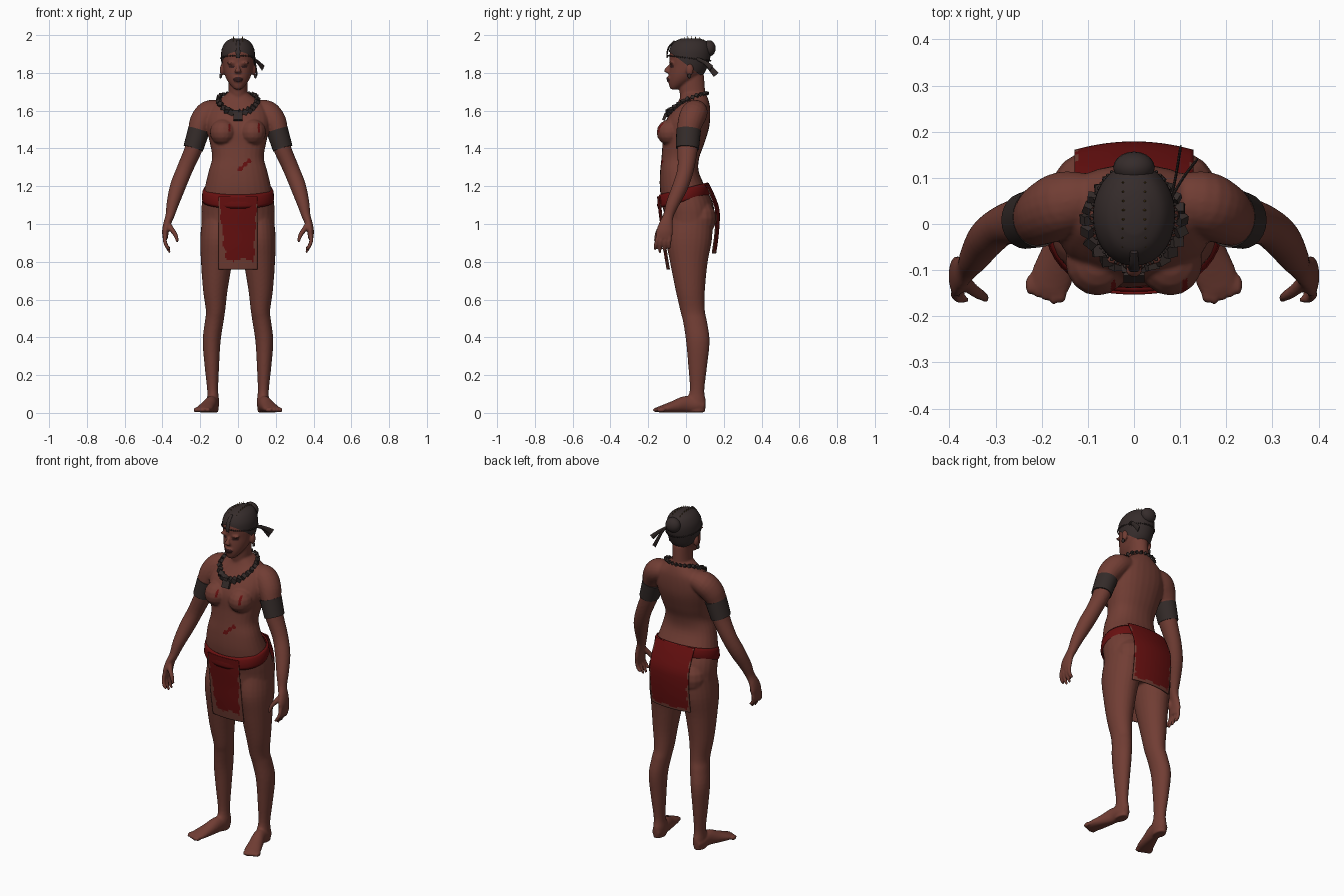
import bpy, bmesh, math, random
from mathutils import Vector, Matrix

if "Cube" in bpy.data.objects:
    bpy.data.objects.remove(bpy.data.objects["Cube"])
random.seed(4)


def material(name, rgb):
    m = bpy.data.materials.new(name)
    m.diffuse_color = (*rgb, 1)
    m.use_nodes = True
    m.node_tree.nodes["Principled BSDF"].inputs["Base Color"].default_value = m.diffuse_color
    return m


SKIN = material("brown skin", (0.165, 0.047, 0.034))
RED = material("red cloth", (0.135, 0.005, 0.005))
DARK = material("dark leather", (0.034, 0.024, 0.022))
HAIR = material("black hair", (0.036, 0.025, 0.024))
LIP = material("dark face paint", (0.035, 0.012, 0.012))
GOLD = material("old gold", (0.16, 0.09, 0.02))


def finish(bm, name, *mats, angle=50):
    bmesh.ops.recalc_face_normals(bm, faces=bm.faces[:])
    me = bpy.data.meshes.new(name)
    bm.to_mesh(me)
    bm.free()
    ob = bpy.data.objects.new(name, me)
    bpy.context.collection.objects.link(ob)
    for m in mats:
        me.materials.append(m)
    bpy.ops.object.select_all(action='DESELECT')
    ob.select_set(True)
    bpy.context.view_layer.objects.active = ob
    bpy.ops.object.shade_smooth_by_angle(angle=math.radians(angle))
    return ob


def spline(rows, k=4):
    """Catmull-Rom through rows of numbers."""
    out, n = [], len(rows)
    for i in range(n - 1):
        a, b, c, d = (rows[max(0, min(n - 1, i + j))] for j in (-1, 0, 1, 2))
        for s in range(k):
            t = s / k
            out.append([0.5 * (2 * q + (r - p) * t + (2 * p - 5 * q + 4 * r - w) * t * t
                        + (3 * q - p - 3 * r + w) * t ** 3) for p, q, r, w in zip(a, b, c, d)])
    return out + [list(rows[-1])]


def tube(bm, rows, side=1, ref=None, n=20, k=4, power=1.0):
    """Loft ellipses (x, y, z, ru, rv); rv lies along ref, or rings stay level without ref."""
    rows = spline(rows, k)
    rings = []
    for i, (x, y, z, ru, rv) in enumerate(rows):
        u, v = Vector((1, 0, 0)), Vector((0, 1, 0))
        if ref:
            t = Vector(rows[min(i + 1, len(rows) - 1)][:3]) - Vector(rows[max(i - 1, 0)][:3])
            u = t.cross(Vector(ref)).normalized()
            v = u.cross(t).normalized()
        ring = []
        for j in range(n):
            c, s = math.cos(math.tau * j / n), math.sin(math.tau * j / n)
            p = Vector((x, y, z)) + u * ru * math.copysign(abs(c) ** power, c) \
                + v * rv * math.copysign(abs(s) ** power, s)
            ring.append(bm.verts.new((p.x * side, p.y, p.z)))
        rings.append(ring)
    for a, b in zip(rings, rings[1:]):
        for j in range(n):
            bm.faces.new((a[j], a[(j + 1) % n], b[(j + 1) % n], b[j]))
    bm.faces.new(rings[0])
    bm.faces.new(rings[-1])


def level(bm, rows, side=1, power=1.0, n=28):
    """Loft level sections given as (z, x0, x1, y front, y back)."""
    tube(bm, [((a + b) / 2, (f + k) / 2, z, (b - a) / 2, (k - f) / 2)
              for z, a, b, f, k in rows], side, n=n, power=power)


def ball(bm, loc, r, seg=16):
    bmesh.ops.create_uvsphere(bm, u_segments=seg, v_segments=max(4, seg // 2), radius=1,
                              matrix=Matrix.Translation(loc) @ Matrix.Diagonal((*r, 1)))


# Body: overlapping lofts fused into one smooth skin
bm = bmesh.new()
level(bm, [(z, -w, w, f, b) for z, w, f, b in (
    (.91, .09, -.07, .08), (.97, .18, -.105, .14), (1.05, .193, -.115, .15), (1.12, .19, -.13, .14),
    (1.2, .174, -.139, .1), (1.28, .155, -.137, .067), (1.35, .137, -.13, .07),
    (1.42, .147, -.125, .095), (1.5, .165, -.123, .12), (1.56, .17, -.1, .128),
    (1.62, .15, -.06, .127), (1.66, .1, -.035, .118), (1.69, .06, -.025, .105))], power=.9)
level(bm, [(1.6, -.07, .07, -.03, .11), (1.66, -.055, .055, -.03, .105),
           (1.72, -.05, .05, -.035, .1), (1.79, -.05, .05, -.02, .095)])
HEAD = [(z, -w, w, f, b) for z, w, f, b in (
    (1.713, .02, -.082, -.045), (1.735, .04, -.09, 0), (1.765, .06, -.092, .05), (1.8, .074, -.09, .09),
    (1.84, .081, -.086, .11), (1.88, .084, -.088, .123), (1.92, .08, -.082, .123),
    (1.955, .06, -.056, .105), (1.972, .03, -.015, .065))]
level(bm, HEAD)
tube(bm, [(0, -.085, 1.845, .007, .006), (0, -.098, 1.825, .01, .012), (0, -.104, 1.808, .019, .012),
          (0, -.09, 1.798, .014, .01)], n=12)                       # nose
ball(bm, (0, -.09, 1.771, ), (.026, .015, .009))                     # lips
ball(bm, (0, -.088, 1.759), (.022, .016, .009))
for s in (1, -1):
    ball(bm, (s * .079, -.083, 1.485), (.07, .073, .07))             # breast
    ball(bm, (s * .088, .075, 1.03), (.092, .085, .1))               # buttock
    ball(bm, (s * .034, -.077, 1.852), (.028, .014, .007))           # brow
    ball(bm, (s * .085, .02, 1.815), (.012, .02, .032))              # ear
    level(bm, [(1.03, .012, .19, -.09, .14), (.92, .012, .2, -.105, .138), (.8, .03, .196, -.085, .115),
               (.65, .055, .185, -.055, .1), (.54, .068, .17, -.03, .1), (.48, .077, .176, -.015, .112),
               (.38, .092, .187, 0, .125), (.25, .1, .177, .012, .112), (.12, .105, .163, .02, .097),
               (.06, .1, .165, .0, .105), (.003, .105, .165, .01, .1)], s, n=24)
    tube(bm, [(.135, .098, .035, .022, .025), (.135, .06, .04, .034, .038), (.142, 0, .045, .035, .045),
              (.16, -.06, .032, .04, .034), (.178, -.115, .022, .046, .022), (.187, -.145, .018, .04, .015)],
         s, (0, 0, 1))                                               # foot
    for i in range(5):                                               # toes
        ball(bm, (s * (.157 + i * .0175), -.155 + abs(i - .7) * .007, .016), (.0115 - i * .0008, .024, .014), 10)
    tube(bm, [(.09, .055, 1.605, .05, .055), (.15, .045, 1.59, .066, .07), (.19, .025, 1.545, .065, .068),
              (.213, .012, 1.49, .053, .06), (.235, .008, 1.4, .047, .055), (.282, -.002, 1.29, .043, .044),
              (.318, -.03, 1.2, .042, .042), (.345, -.07, 1.11, .033, .035), (.36, -.093, 1.045, .024, .028),
              (.376, -.106, 1.0, .02, .037), (.384, -.113, .96, .018, .044), (.385, -.116, .925, .014, .04)],
         s, (0, 1, 0))                                               # arm and palm
    for y0, y1, z in ((-.147, -.163, .868), (-.126, -.138, .85), (-.105, -.113, .853), (-.085, -.09, .875)):
        tube(bm, [(.385, y0, .945, .011, .011), (.387, (y0 + y1) / 2, .91, .0105, .0105),
                  (.376, y1, .88, .01, .01), (.36, y1, z - .003, .007, .007)], s, (0, 1, 0), 10)
    tube(bm, [(.37, -.12, 1.0, .015, .015), (.35, -.142, .97, .014, .014), (.33, -.155, .94, .012, .012),
              (.32, -.162, .905, .008, .008)], s, (0, 1, 0), 10)     # thumb
for v in bm.verts:
    v.co.z = max(v.co.z, .002)
body = finish(bm, "body", SKIN, RED, LIP)
mod = body.modifiers.new("fuse", 'REMESH')
mod.mode, mod.voxel_size, mod.use_smooth_shade = 'VOXEL', .006, True
mod = body.modifiers.new("soften", 'SMOOTH')
mod.factor, mod.iterations = .5, 4
for m in ("fuse", "soften"):
    bpy.ops.object.modifier_apply(modifier=m)
# Painted marks, eyes and lips
for p in body.data.polygons:
    x, y, z = p.center
    ax, i = abs(x), 0
    if y < -.05:
        along, across = (x - .032) * .75 + (z - 1.31) * .66, (z - 1.31) * .75 - (x - .032) * .66
        if abs(along) < .045 and abs(across) < .009 + .003 * math.sin(along * 200):
            i = 1
        if abs(x - .11) < .006 and abs(z - 1.51) < .025 or abs(x + .045) < .005 and abs(z - 1.51) < .02:
            i = 1
        if (x / .026) ** 2 + ((z - 1.765) / .014) ** 2 < 1 or \
                ((ax - .034) / .017) ** 2 + ((z - 1.834) / .006) ** 2 < 1:
            i = 2
    p.material_index = i
    p.use_smooth = True

# Hair cap cut along the sloping hairline, bun, braid and spikes
bm = bmesh.new()
level(bm, [(z + (z - 1.83) * .08, a * 1.07, b * 1.07, f - .005, k + .006) for z, a, b, f, k in HEAD])
bmesh.ops.bisect_plane(bm, geom=bm.verts[:] + bm.edges[:] + bm.faces[:], plane_co=(0, 0, 1.845),
                       plane_no=(0, .75, 1), clear_inner=True)
finish(bm, "hair_cap", HAIR)
bm = bmesh.new()
ball(bm, (0, .122, 1.93), (.045, .035, .043), 20)
finish(bm, "hair_bun", HAIR)
bm = bmesh.new()
tube(bm, [(0, -.099, 1.88, .01, .004), (0, -.1, 1.905, .012, .004), (0, -.088, 1.94, .011, .005),
          (0, -.06, 1.968, .008, .006)], 1, (0, 1, .3), 10)
finish(bm, "forehead_braid", HAIR)
bm = bmesh.new()
for s in (-1, 1):
    for i in range(8):
        y = -.05 + i * .02
        z = 1.982 - 4 * (y - .03) ** 2
        bmesh.ops.create_cone(bm, cap_ends=True, segments=5, radius1=.005, radius2=.001, depth=.03,
                              matrix=Matrix.Translation((s * .022, y, z)) @ Matrix.Rotation(s * .3, 4, 'Y'))
finish(bm, "hair_spikes", GOLD)

# Beaded headband, ribbons and earrings
bm = bmesh.new()
for i in range(56):
    a = math.tau * i / 56
    y = .018 + .112 * math.sin(a)
    ball(bm, (.091 * math.cos(a), y, 1.88 - .12 * y), (.004, .004, .004), 6)
finish(bm, "headband", DARK)
bm = bmesh.new()
for e in ((.1, .16, 1.79), (.133, .135, 1.825)):
    tube(bm, [(.08, .055, 1.875, .003, .007), (.09 + (e[0] - .1) / 2, .1, 1.855, .003, .011), (*e, .003, .017)],
         1, (0, 0, 1), 8)
finish(bm, "hair_ribbons", DARK)
bm = bmesh.new()
for s in (-1, 1):
    ball(bm, (s * .092, .018, 1.783), (.008, .01, .013), 10)
finish(bm, "earrings", DARK)

# Necklace of rough stones with a square pendant
bm = bmesh.new()
for i in range(26):
    a = math.tau * (i + .5) / 26
    f = (1 + math.cos(a)) / 2
    r = .007 + .007 * f
    rot = Matrix.Rotation(random.uniform(0, 3), 4, (random.random(), 1, random.random()))
    bmesh.ops.create_cube(bm, size=2 * r, matrix=Matrix.Translation(
        (.103 * math.sin(a), .01 - .102 * math.cos(a), 1.692 - .105 * f ** 1.7)) @ rot)
bmesh.ops.create_cube(bm, size=1, matrix=Matrix.Translation((0, -.112, 1.568))
                      @ Matrix.Rotation(-.4, 4, 'X') @ Matrix.Diagonal((.046, .016, .04, 1)))
finish(bm, "necklace", DARK, angle=20)

# Arm bands
for s, side in ((1, "left"), (-1, "right")):
    bm = bmesh.new()
    tube(bm, [(.207, .014, 1.498, .058, .065), (.237, .007, 1.4, .053, .061)], s, (0, 1, 0), 24, 1)
    finish(bm, side + "_arm_band", DARK)

# Sloping belt
bm = bmesh.new()
rings = []
for h, g in ((.036, -.002), (.022, .006), (-.02, .01), (-.036, .005)):
    ring = []
    for j in range(40):
        a = math.tau * j / 40
        c, s = math.cos(a), math.sin(a)
        y = -.01 + s * ((.128 if s > 0 else .133) + g)
        ring.append(bm.verts.new(((.182 + g) * math.copysign(abs(c) ** .9, c), y, 1.155 + .25 * y + h)))
    rings.append(ring)
for a, b in zip(rings, rings[1:]):
    for j in range(40):
        bm.faces.new((a[j], a[(j + 1) % 40], b[(j + 1) % 40], b[j]))
belt = finish(bm, "belt", RED)
belt.modifiers.new("thickness", 'SOLIDIFY').thickness = .008


# Hanging cloths: worn red with a brown ragged border
def flap(name, profile, half, bend, lo):
    bm = bmesh.new()
    rows = spline(profile, 10)
    grid = [[bm.verts.new((half * (i / 15 - 1), y - bend * (i / 15 - 1) ** 2, z)) for i in range(31)]
            for y, z in rows]
    top, bottom = rows[0][1], rows[-1][1]
    for a, b in zip(grid, grid[1:]):
        for i in range(30):
            f = bm.faces.new((a[i], a[i + 1], b[i + 1], b[i]))
            c = f.calc_center_median()
            t = (top - c.z) / (top - bottom)
            wob = .004 * math.sin(c.z * 90) + .003 * math.sin(c.z * 47)
            keep = (-half + lo * t + wob < c.x < half - lo * .6 * t + wob
                    and c.z > bottom + lo * 1.2 + .008 * math.sin(c.x * 60))
            f.material_index = 0 if keep else 1
    ob = finish(bm, name, RED, SKIN)
    m = ob.modifiers.new("thickness", 'SOLIDIFY')
    m.thickness, m.offset = .006, 0


flap("front_cloth", [(-.15, 1.145), (-.143, 1.07), (-.13, .97), (-.118, .87), (-.1, .76)], .102, -.012, .042)
flap("back_cloth", [(.118, 1.215), (.145, 1.16), (.171, 1.09), (.176, 1.03), (.17, .94), (.157, .845)],
     .128, .018, .015)
